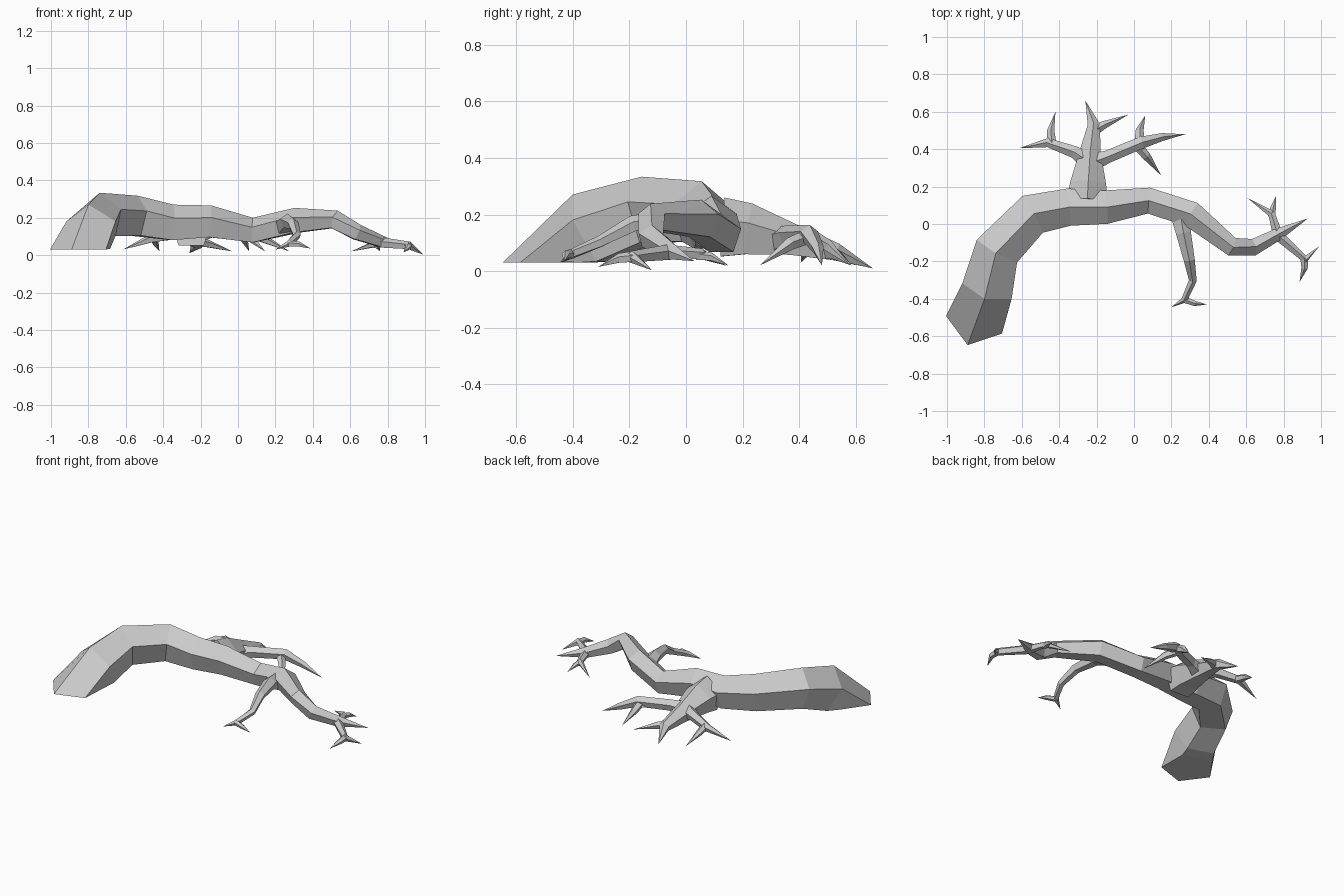
import bpy, bmesh, math
from mathutils import Vector

UP = Vector((0, 0, 1))


def limb(name, rings, sides=5, start_dir=None):
    """Faceted tube through (x, y, z, radius) rings, apex up; radius 0 makes a point."""
    bm = bmesh.new()
    pts = [Vector(r[:3]) for r in rings]
    loops = []
    for i, p in enumerate(pts):
        r = rings[i][3]
        if r == 0:
            loops.append([bm.verts.new(p)])
            continue
        t = Vector()
        if i > 0:
            t += (p - pts[i - 1]).normalized()
        if i < len(pts) - 1:
            t += (pts[i + 1] - p).normalized()
        if i == 0 and start_dir:
            t = Vector(start_dir)
        t.normalize()
        side = t.cross(UP).normalized()
        top = side.cross(t).normalized()
        ring = []
        for k in range(sides):
            a = math.tau * k / sides
            ring.append(bm.verts.new(p + r * (top * math.cos(a) + side * math.sin(a))))
        loops.append(ring)
    for a, b in zip(loops, loops[1:]):
        for k in range(sides):
            n = (k + 1) % sides
            if len(b) == 1:
                bm.faces.new((a[k], a[n], b[0]))
            else:
                bm.faces.new((a[k], a[n], b[n], b[k]))
    for ring in (loops[0], loops[-1]):
        if len(ring) > 1:
            bm.faces.new(ring)
    bmesh.ops.recalc_face_normals(bm, faces=bm.faces)
    me = bpy.data.meshes.new(name)
    bm.to_mesh(me)
    bm.free()
    bpy.context.collection.objects.link(bpy.data.objects.new(name, me))


# Main arched root, thick flat foot at the left, thinning to the right
limb("main_root", [
    (-0.84, -0.49, 0.03, 0.165), (-0.78, -0.34, 0.14, 0.145),
    (-0.73, -0.14, 0.205, 0.13), (-0.545, 0.05, 0.2, 0.118),
    (-0.35, 0.09, 0.165, 0.105), (-0.15, 0.09, 0.172, 0.094),
    (0.08, 0.125, 0.127, 0.073), (0.31, 0.05, 0.18, 0.073),
    (0.52, -0.12, 0.187, 0.053), (0.635, -0.125, 0.12, 0.047),
    (0.77, -0.055, 0.07, 0.034), (0.93, 0.03, 0.035, 0)],
    start_dir=(0.0003, 0.00095, 1))

# Twigs at the right end
limb("end_twig_back", [(0.77, -0.06, 0.065, 0.028), (0.735, 0.055, 0.06, 0.02),
                       (0.605, 0.14, 0.02, 0)])
limb("end_twig_back_tip", [(0.735, 0.04, 0.055, 0.02), (0.745, 0.09, 0.05, 0.015),
                           (0.76, 0.15, 0.02, 0)])
limb("end_twig_front", [(0.77, -0.06, 0.065, 0.03), (0.915, -0.19, 0.05, 0.023),
                        (0.99, -0.12, 0.003, 0)])
limb("end_twig_front_tip", [(0.91, -0.18, 0.05, 0.022), (0.912, -0.235, 0.045, 0.018),
                            (0.885, -0.31, 0.015, 0)])

# Broad rear branch
limb("rear_branch", [(-0.25, 0.13, 0.145, 0.115), (-0.245, 0.22, 0.14, 0.1),
                     (-0.235, 0.38, 0.105, 0.06), (-0.215, 0.53, 0.065, 0.034),
                     (-0.26, 0.66, 0.01, 0)])
limb("rear_twig_middle", [(-0.215, 0.5, 0.07, 0.03), (-0.16, 0.53, 0.06, 0.022),
                          (-0.03, 0.585, 0.02, 0)])
limb("rear_twig_left", [(-0.25, 0.34, 0.11, 0.05), (-0.32, 0.385, 0.115, 0.034),
                        (-0.46, 0.435, 0.09, 0.026), (-0.615, 0.405, 0.03, 0)])
limb("rear_twig_left_tip", [(-0.44, 0.43, 0.09, 0.026), (-0.445, 0.5, 0.075, 0.02),
                            (-0.42, 0.6, 0.02, 0)])
limb("rear_twig_right", [(-0.22, 0.33, 0.11, 0.05), (-0.14, 0.36, 0.125, 0.036),
                         (0.04, 0.435, 0.13, 0.034), (0.15, 0.465, 0.08, 0.022),
                         (0.275, 0.48, 0.02, 0)])
limb("rear_twig_right_back", [(0.03, 0.43, 0.125, 0.03), (0.03, 0.5, 0.09, 0.022),
                              (0.06, 0.58, 0.02, 0)])
limb("rear_twig_right_front", [(0.0, 0.44, 0.125, 0.028), (0.065, 0.365, 0.095, 0.024),
                               (0.145, 0.26, 0.02, 0)])

# Slender front branch
limb("front_branch", [(0.25, 0.04, 0.16, 0.055), (0.265, -0.05, 0.18, 0.042),
                      (0.295, -0.19, 0.165, 0.031), (0.315, -0.3, 0.105, 0.022),
                      (0.27, -0.405, 0.06, 0.018), (0.2, -0.445, 0.03, 0)])
limb("front_twig_tip", [(0.27, -0.405, 0.06, 0.018), (0.325, -0.425, 0.058, 0.015),
                        (0.39, -0.43, 0.035, 0)])
